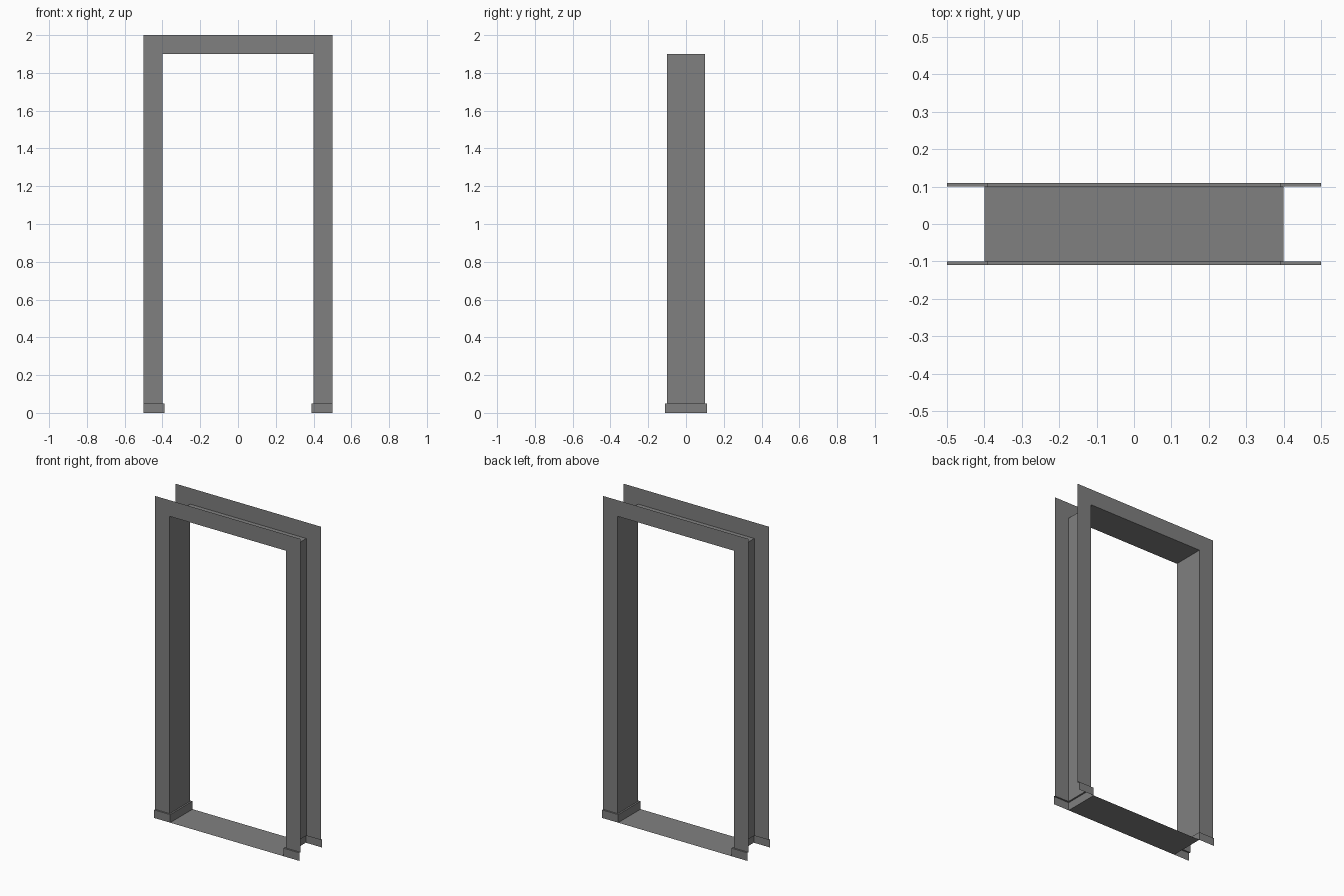
import bpy
import bmesh
from mathutils import Vector

cube = bpy.data.objects.get("Cube")
if cube:
    bpy.data.objects.remove(cube, do_unlink=True)

# One grey paint for the whole sheet-metal frame
grey = bpy.data.materials.new("frame_grey")
grey.use_nodes = True
colour = (0.216, 0.216, 0.216, 1)
grey.diffuse_color = colour
grey.node_tree.nodes["Principled BSDF"].inputs["Base Color"].default_value = colour

OPEN_X, OUTER_X = 0.4, 0.5      # half widths of opening and casing
HEAD_Z, TOP_Z = 1.9, 2.0
HALF_Y = 0.1
STEP, SKIRT_Z = 0.01, 0.05      # skirting projection and height


def sheet(name, faces):
    """Make an object from (points, facing direction) faces."""
    bm = bmesh.new()
    for points, facing in faces:
        face = bm.faces.new([bm.verts.new(p) for p in points])
        face.normal_update()
        if face.normal.dot(Vector(facing)) < 0:
            face.normal_flip()
    bmesh.ops.remove_doubles(bm, verts=bm.verts, dist=0.0001)
    mesh = bpy.data.meshes.new(name)
    bm.to_mesh(mesh)
    bm.free()
    mesh.materials.append(grey)
    obj = bpy.data.objects.new(name, mesh)
    bpy.context.collection.objects.link(obj)
    return obj


# Flat U-shaped casings, front and back
for name, s in (("front_casing", -1), ("back_casing", 1)):
    outline = [(-OUTER_X, SKIRT_Z), (-OUTER_X, TOP_Z), (OUTER_X, TOP_Z),
               (OUTER_X, SKIRT_Z), (OPEN_X, SKIRT_Z), (OPEN_X, HEAD_Z),
               (-OPEN_X, HEAD_Z), (-OPEN_X, SKIRT_Z)]
    sheet(name, [([(x, s * HALF_Y, z) for x, z in outline], (0, s, 0))])

# Lining of the opening: two jambs and the head
path = [(-OPEN_X, SKIRT_Z), (-OPEN_X, HEAD_Z), (OPEN_X, HEAD_Z), (OPEN_X, SKIRT_Z)]
lining = []
for (xa, za), (xb, zb) in zip(path, path[1:]):
    quad = [(xa, -HALF_Y, za), (xb, -HALF_Y, zb), (xb, HALF_Y, zb), (xa, HALF_Y, za)]
    lining.append((quad, (-(xa + xb), 0, 1 - (za + zb) / 2)))
sheet("opening_lining", lining)


def plan(side, step):
    """C-shaped plan of one jamb, pushed out by step."""
    x, y = OPEN_X - step, HALF_Y + step
    return [(side * OUTER_X, -y), (side * x, -y), (side * x, y), (side * OUTER_X, y)]


# Stepped skirting around the foot of each jamb, with its ledge
for name, side in (("left_skirting", 1), ("right_skirting", -1)):
    inner, outer = plan(side, 0), plan(side, STEP)
    facings = [(0, -1, 0), (-side, 0, 0), (0, 1, 0)]
    faces = []
    for i, facing in enumerate(facings):
        a, b = outer[i], outer[i + 1]
        faces.append(([(*a, 0), (*b, 0), (*b, SKIRT_Z), (*a, SKIRT_Z)], facing))
        ledge = [a, b, inner[i + 1], inner[i]]
        faces.append(([(*p, SKIRT_Z) for p in ledge], (0, 0, 1)))
    sheet(name, faces)

# Floor plate between the skirtings
x, y = OPEN_X - STEP, HALF_Y + STEP
sheet("threshold", [([(-x, -y, 0), (x, -y, 0), (x, y, 0), (-x, y, 0)], (0, 0, 1))])
